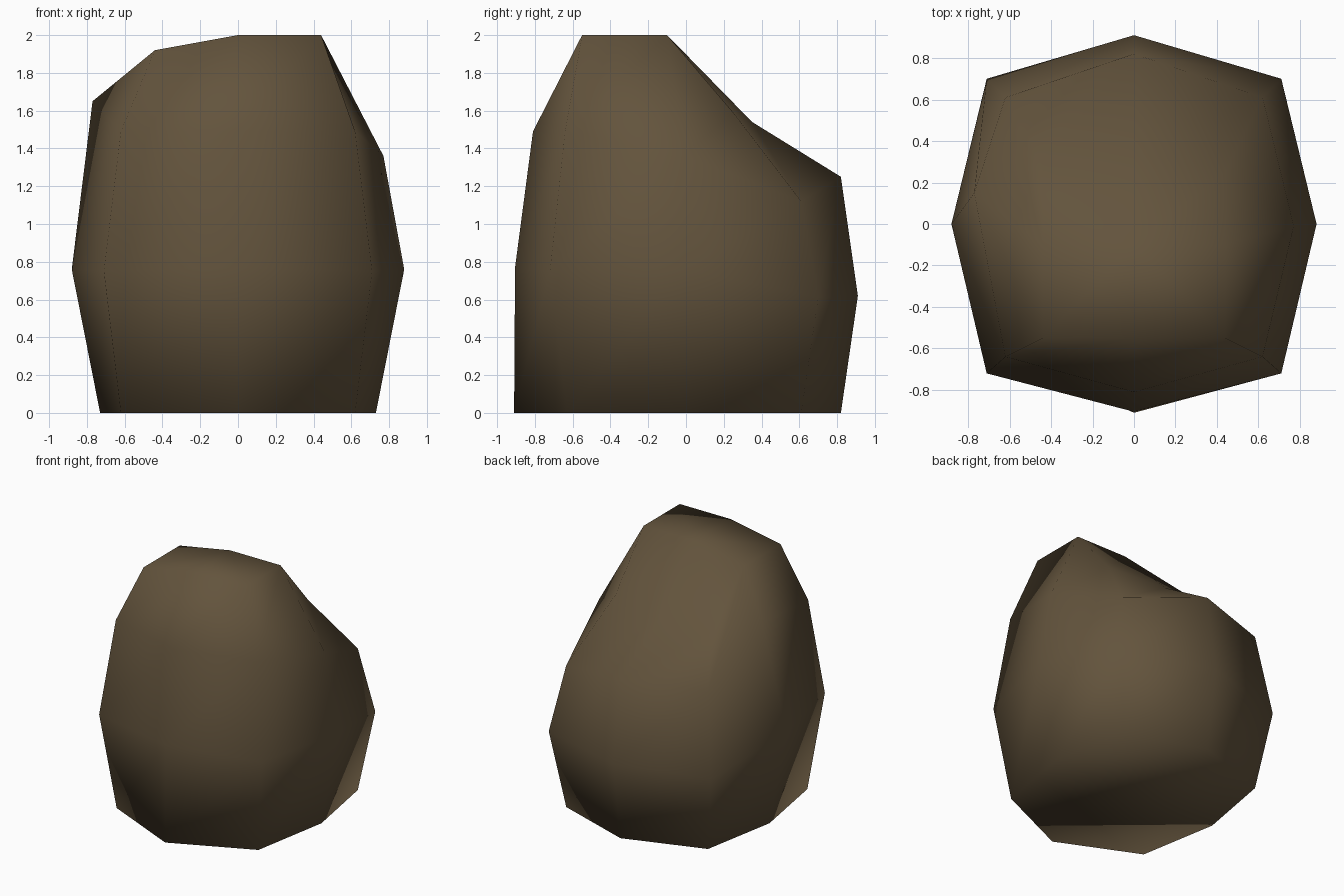
import bpy, bmesh

if "Cube" in bpy.data.objects:
    bpy.data.objects.remove(bpy.data.objects["Cube"])

stone = bpy.data.materials.new("brown stone")
stone.diffuse_color = (0.125, 0.088, 0.046, 1)
stone.use_nodes = True
stone.node_tree.nodes["Principled BSDF"].inputs["Base Color"].default_value = stone.diffuse_color

# Eight points per ring, counter-clockwise from the right side (+x).
# Each ring: widths (side, corner), then y and z of every point.
SIDE = [1, 0, 0, 0, -1, 0, 0, 0]
CORNER = [0, 1, 0, -1, 0, -1, 0, 1]
RINGS = [
    # foot on the ground
    (0.73, 0.62, [0, .61, .82, .61, 0, -.63, -.91, -.63], [0] * 8),
    # widest belt
    (0.88, 0.71, [0, .70, .91, .70, 0, -.72, -.905, -.72],
     [.76, .61, .62, .61, .76, .75, .77, .75]),
    # shoulder, low at the back
    (0.77, 0.62, [-.01, .61, .82, .61, .15, -.64, -.81, -.64],
     [1.36, 1.12, 1.25, 1.25, 1.65, 1.49, 1.49, 1.49]),
    # crown, sloping down to the back
    (0.44, 0.44, [-.10, .25, .35, .30, -.10, -.55, -.55, -.55],
     [2, 1.59, 1.54, 1.56, 1.92, 1.92, 2, 2]),
]

bm = bmesh.new()
rings = []
for side, corner, ys, zs in RINGS:
    rings.append([bm.verts.new((s * side + c * corner, y, z))
                  for s, c, y, z in zip(SIDE, CORNER, ys, zs)])

# Side walls
for low, high in zip(rings, rings[1:]):
    for i in range(8):
        j = (i + 1) % 8
        bm.faces.new((low[i], low[j], high[j], high[i]))

# Top: four quads around the centre point; base: one flat face
peak = bm.verts.new((0, -0.10, 2))
top = rings[-1]
for i in range(0, 8, 2):
    bm.faces.new((peak, top[i], top[i + 1], top[(i + 2) % 8]))
bm.faces.new(reversed(rings[0]))

bmesh.ops.recalc_face_normals(bm, faces=bm.faces)
for f in bm.faces:
    f.smooth = True

mesh = bpy.data.meshes.new("boulder")
bm.to_mesh(mesh)
bm.free()
mesh.materials.append(stone)
bpy.context.collection.objects.link(bpy.data.objects.new("boulder", mesh))
